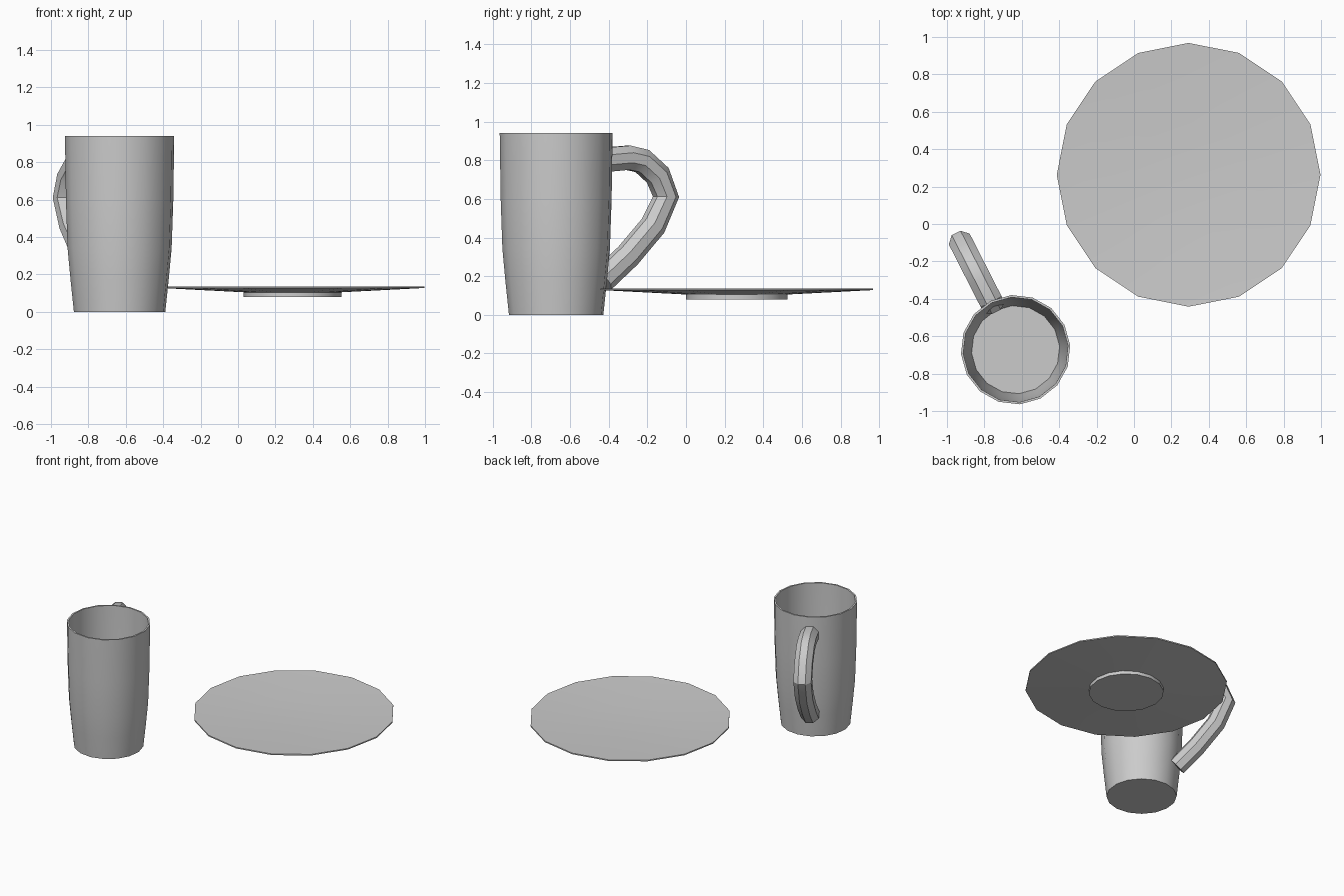
import bpy, bmesh
from math import sin, cos, pi, radians
from mathutils import Vector

if "Cube" in bpy.data.objects:
    bpy.data.objects.remove(bpy.data.objects["Cube"])

SIDES = 16
CUP = Vector((-0.633, -0.672, 0))
PLATE = Vector((0.292, 0.263, 0))
TURN = radians(117)          # direction the handle points


def finish(name, bm, loc, rot):
    bmesh.ops.remove_doubles(bm, verts=bm.verts, dist=1e-5)
    bmesh.ops.recalc_face_normals(bm, faces=bm.faces)
    me = bpy.data.meshes.new(name)
    bm.to_mesh(me)
    bm.free()
    ob = bpy.data.objects.new(name, me)
    bpy.context.collection.objects.link(ob)
    ob.location = loc
    ob.rotation_euler.z = rot
    bpy.ops.object.select_all(action='DESELECT')
    ob.select_set(True)
    bpy.context.view_layer.objects.active = ob
    bpy.ops.object.shade_smooth_by_angle(angle=radians(30))
    return ob


def skin(bm, rings):
    """Bridge successive closed rings and cap both ends."""
    vs = [[bm.verts.new(p) for p in r] for r in rings]
    n = len(vs[0])
    for a, b in zip(vs, vs[1:]):
        for i in range(n):
            j = (i + 1) % n
            bm.faces.new((a[i], a[j], b[j], b[i]))
    bm.faces.new(vs[0])
    bm.faces.new(vs[-1])


def lathe(name, profile, loc, rot=0.0):
    bm = bmesh.new()
    skin(bm, [[(r * cos(2 * pi * i / SIDES), r * sin(2 * pi * i / SIDES), z)
               for i in range(SIDES)] for r, z in profile])
    return finish(name, bm, loc, rot)


def tube(name, path, radius, loc, rot, sides=8):
    """Sweep a flat-sided tube along a path in the local XZ plane."""
    bm = bmesh.new()
    pts = [Vector((x, 0, z)) for x, z in path]
    rings = []
    for k, p in enumerate(pts):
        d0 = (p - pts[max(k - 1, 0)]).normalized()
        d1 = (pts[min(k + 1, len(pts) - 1)] - p).normalized()
        t = (d0 + d1).normalized()
        nrm = Vector((-t.z, 0, t.x))
        rings.append([p + radius * (nrm * cos(a) + Vector((0, 1, 0)) * sin(a))
                      for a in (2 * pi * (i + 0.5) / sides for i in range(sides))])
    skin(bm, rings)
    return finish(name, bm, loc, rot)


# Cup: outer wall up, over the thin rim, down the inside to the floor
lathe("cup_body", [(0.245, 0), (0.263, 0.17), (0.279, 0.34), (0.288, 0.6), (0.293, 0.94),
                   (0.281, 0.94), (0.276, 0.6), (0.267, 0.34), (0.251, 0.17), (0.236, 0.02)],
      CUP, TURN)

# Handle
tube("cup_handle", [(0.29, 0.803), (0.417, 0.813), (0.50, 0.796), (0.59, 0.722),
                    (0.638, 0.611), (0.563, 0.461), (0.417, 0.306), (0.268, 0.18)],
     0.068, CUP, TURN)

# Saucer: foot, sloping underside, thin rim, shallow top
lathe("saucer", [(0.262, 0.08), (0.262, 0.105), (0.705, 0.128), (0.705, 0.137),
                 (0.28, 0.115)], PLATE)
